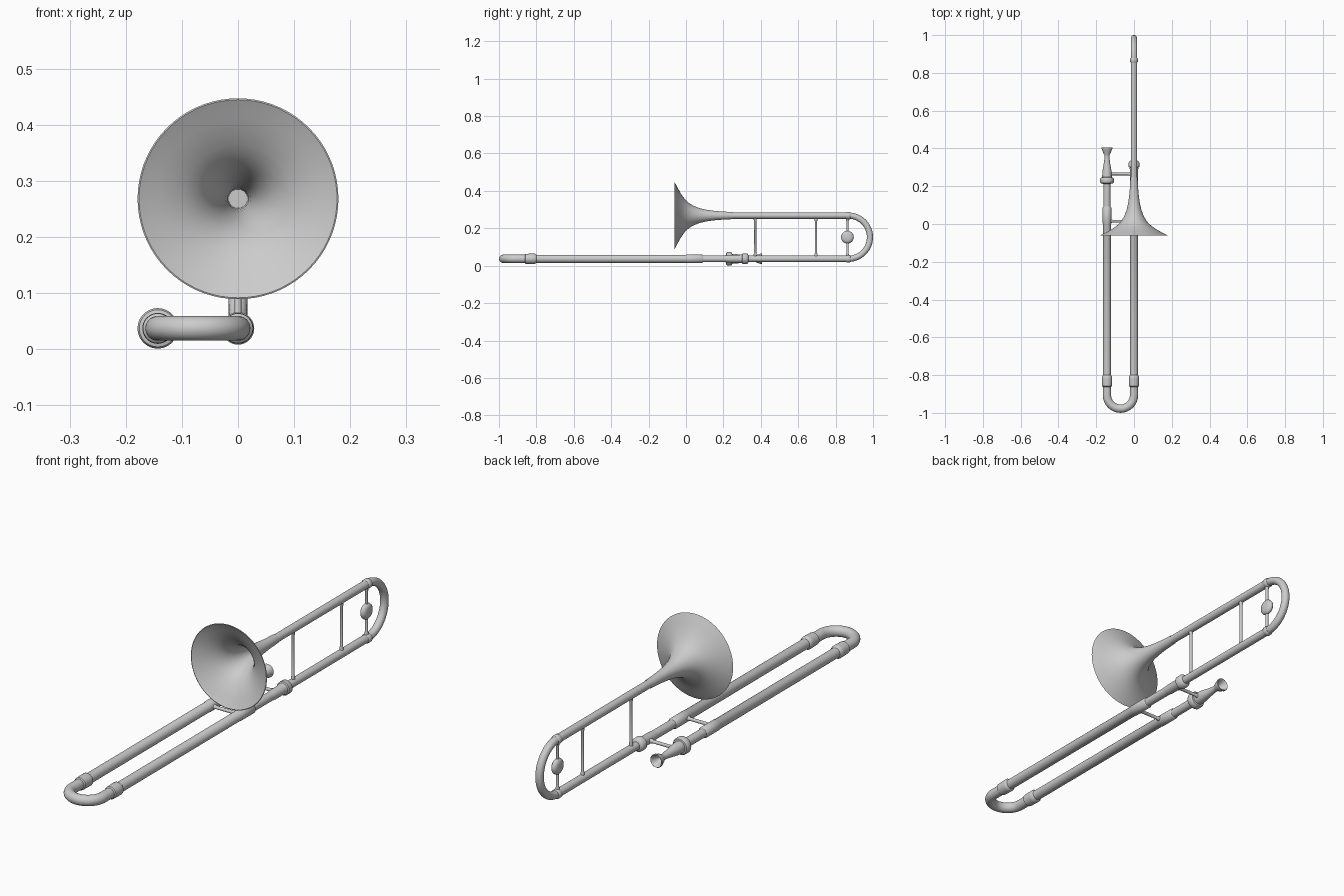
import bpy, bmesh, math
from mathutils import Vector

if "Cube" in bpy.data.objects:
    bpy.data.objects.remove(bpy.data.objects["Cube"])

ZL, ZU, XL = 0.037, 0.268, -0.143   # lower tube height, bell height, mouthpiece-side x


def finish(name, bm, angle=40):
    bmesh.ops.recalc_face_normals(bm, faces=bm.faces)
    me = bpy.data.meshes.new(name)
    bm.to_mesh(me)
    bm.free()
    ob = bpy.data.objects.new(name, me)
    bpy.context.collection.objects.link(ob)
    bpy.ops.object.select_all(action='DESELECT')
    ob.select_set(True)
    bpy.context.view_layer.objects.active = ob
    bpy.ops.object.shade_smooth_by_angle(angle=math.radians(angle))
    return ob


def lathe(name, start, direction, profile, n=40, caps=True, angle=40):
    """Revolve (distance, radius) pairs around an axis."""
    bm = bmesh.new()
    q = Vector(direction).to_track_quat('Z', 'Y')
    rings = []
    for d, r in profile:
        rings.append([bm.verts.new(Vector(start) + q @ Vector((
            r * math.cos(2 * math.pi * i / n), r * math.sin(2 * math.pi * i / n), d)))
            for i in range(n)])
    for a, b in zip(rings, rings[1:]):
        for i in range(n):
            j = (i + 1) % n
            bm.faces.new((a[i], a[j], b[j], b[i]))
    if caps:
        bm.faces.new(rings[0])
        bm.faces.new(rings[-1])
    return finish(name, bm, angle)


def along_y(name, x, z, profile, **kw):
    return lathe(name, (x, 0, z), (0, 1, 0), profile, **kw)


def sweep(name, pts, side, r, n=32):
    """Tube along a planar path; side is the plane normal."""
    bm = bmesh.new()
    pts, side, rings = [Vector(p) for p in pts], Vector(side), []
    for k, p in enumerate(pts):
        t = (pts[min(k + 1, len(pts) - 1)] - pts[max(k - 1, 0)]).normalized()
        u = t.cross(side)
        rings.append([bm.verts.new(p + r * (math.cos(a) * u + math.sin(a) * side))
                      for a in (2 * math.pi * i / n for i in range(n))])
    for a, b in zip(rings, rings[1:]):
        for i in range(n):
            j = (i + 1) % n
            bm.faces.new((a[i], a[j], b[j], b[i]))
    return finish(name, bm)


def brace(name, a, b, r, flare):
    """Thin rod with flared feet between two points."""
    d = Vector(b) - Vector(a)
    L = d.length
    return lathe(name, a, d, [(0, flare), (0.024, flare), (0.03, r),
                              (L - 0.03, r), (L - 0.024, flare), (L, flare)], n=20)


# Flared bell with a thin wall, open at the front
outer = [(-0.061, 0.179), (-0.053, 0.165), (-0.043, 0.145), (-0.03, 0.122), (-0.015, 0.099),
         (0.0, 0.081), (0.02, 0.064), (0.045, 0.050), (0.075, 0.039), (0.11, 0.031),
         (0.15, 0.0255), (0.195, 0.0215), (0.25, 0.019)]
inner = [(y - 0.001, r - 0.0025) for y, r in outer]
along_y("bell", 0, ZU, inner[::-1] + outer, n=72, caps=False, angle=50)

# Bell section tubes and the rear tuning bow
along_y("upper_tube", 0, ZU, [(0.24, 0.017), (0.87, 0.017)])
along_y("lower_tube", 0, ZL, [(0.2, 0.017), (0.87, 0.017)])
R, zc = (ZU - ZL) / 2, (ZU + ZL) / 2
sweep("tuning_bow", [(0, 0.868 + R * math.sin(a), zc + R * math.cos(a))
                     for a in (math.pi * i / 32 for i in range(33))], (1, 0, 0), 0.0165)
for z, nm in ((ZU, "upper"), (ZL, "lower")):
    along_y(nm + "_bow_ferrule", 0, z, [(0.855, 0.017), (0.859, 0.02), (0.875, 0.02), (0.879, 0.017)])

# Upright braces and the counterweight disc
for i, y in enumerate((0.37, 0.695, 0.863)):
    brace("upright_brace_%d" % (i + 1), (0, y, ZL), (0, y, ZU), 0.006, 0.008)
lathe("counterweight", (-0.014, 0.863, zc), (1, 0, 0),
      [(0, 0.018), (0.003, 0.026), (0.008, 0.032), (0.014, 0.034),
       (0.020, 0.032), (0.025, 0.026), (0.028, 0.018)])

# Slide tubes with their front ferrules
for x, nm in ((XL, "left"), (0, "right")):
    along_y(nm + "_outer_slide", x, ZL, [(-0.87, 0.0215), (0.0, 0.0215), (0.003, 0.023),
                                         (0.086, 0.023), (0.092, 0.0185)])
    along_y(nm + "_inner_slide", x, ZL, [(0.085, 0.0185), (0.25, 0.0185)])
    along_y(nm + "_slide_ferrule", x, ZL, [(-0.862, 0.022), (-0.858, 0.0265), (-0.82, 0.0275),
                                           (-0.808, 0.0275), (-0.80, 0.0215)])

# Slide bow at the front
rb, yb = -XL / 2, -0.906
arc = [(XL / 2 + rb * math.cos(a), yb - rb * math.sin(a), ZL)
       for a in (math.pi * i / 32 for i in range(33))]
sweep("slide_bow", [(0, -0.85, ZL)] + arc + [(XL, -0.85, ZL)], (0, 0, 1), 0.022)

# Cross braces between the slide tubes
for i, y in enumerate((0.015, 0.265)):
    brace("slide_brace_%d" % (i + 1), (XL, y, ZL), (0, y, ZL), 0.007, 0.010)

# Joint nut on the bell side
along_y("joint_nut", 0, ZL, [(0.215, 0.0185), (0.235, 0.021), (0.285, 0.021), (0.30, 0.024),
                             (0.303, 0.029), (0.325, 0.029), (0.33, 0.025), (0.335, 0.017)])

# Receiver nut and mouthpiece
along_y("receiver_nut", XL, ZL, [(0.212, 0.0185), (0.216, 0.033), (0.221, 0.036),
                                 (0.24, 0.036), (0.246, 0.032), (0.248, 0.024)])
along_y("mouthpiece", XL, ZL, [(0.24, 0.026), (0.28, 0.024), (0.32, 0.017), (0.355, 0.0125),
                               (0.366, 0.014), (0.38, 0.0215), (0.392, 0.025), (0.398, 0.028),
                               (0.404, 0.028), (0.406, 0.026), (0.402, 0.022),
                               (0.385, 0.016), (0.37, 0.006)])
